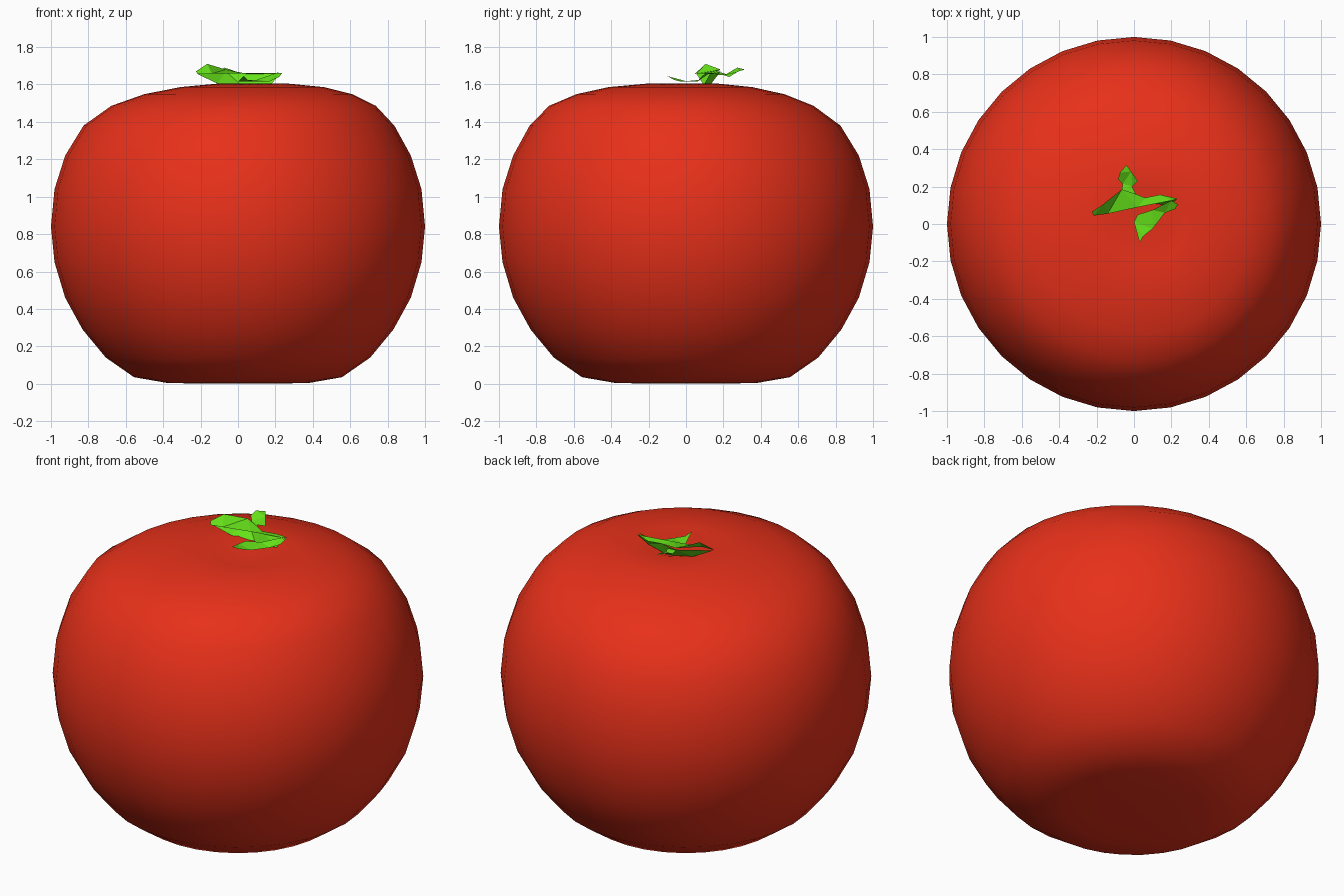
import bpy, bmesh, math


def material(name, color):
    m = bpy.data.materials.new(name)
    m.diffuse_color = color
    return m


def make_object(name, bm, mat, smooth):
    me = bpy.data.meshes.new(name)
    bm.to_mesh(me)
    bm.free()
    me.materials.append(mat)
    for p in me.polygons:
        p.use_smooth = smooth
    ob = bpy.data.objects.new(name, me)
    bpy.context.collection.objects.link(ob)
    return ob


red = material("fruit_red", (0.8, 0.03, 0.01, 1))
green = material("leaf_green", (0.13, 0.75, 0.01, 1))

# Fruit body: 32-sided rings (radius, z, x shift, y shift), crown slightly off centre
SEG = 32
rings = [
    (0.195, 0.0, 0, 0), (0.383, 0.005, 0, 0), (0.556, 0.035, 0, 0),
    (0.707, 0.14, 0, 0), (0.831, 0.29, 0, 0), (0.924, 0.46, 0, 0),
    (0.981, 0.65, 0, 0), (1.0, 0.84, 0, 0), (0.981, 1.04, 0, 0),
    (0.924, 1.22, 0, 0), (0.831, 1.38, 0.005, -0.005),
    (0.707, 1.486, 0.03, -0.025), (0.556, 1.548, 0.055, -0.03),
    (0.383, 1.586, 0.075, -0.03), (0.195, 1.604, 0.08, -0.02),
]
bm = bmesh.new()
loops = []
for r, z, cx, cy in rings:
    loops.append([bm.verts.new((cx + r * math.cos(2 * math.pi * i / SEG),
                                cy + r * math.sin(2 * math.pi * i / SEG), z))
                  for i in range(SEG)])
for lo, hi in zip(loops, loops[1:]):
    for i in range(SEG):
        j = (i + 1) % SEG
        bm.faces.new((lo[i], lo[j], hi[j], hi[i]))
bottom = bm.verts.new((0, 0, 0.0))
top = bm.verts.new((0.06, 0.03, 1.56))
for i in range(SEG):
    j = (i + 1) % SEG
    bm.faces.new((bottom, loops[0][j], loops[0][i]))
    bm.faces.new((loops[-1][i], loops[-1][j], top))
make_object("fruit_body", bm, red, True)

# Leaf crown: three folded blades, each an outline in order
blades = [
    # long cross blade
    [(-0.215, 0.045, 1.655), (-0.14, 0.055, 1.658), (0.02, 0.09, 1.66),
     (0.2, 0.125, 1.66), (0.23, 0.135, 1.665), (0.14, 0.157, 1.655),
     (0.06, 0.14, 1.655), (0.01, 0.16, 1.665), (-0.065, 0.185, 1.68),
     (-0.165, 0.105, 1.71), (-0.225, 0.065, 1.67)],
    # front blade, lower, joined at the right tip
    [(0.03, -0.1, 1.645), (0.05, -0.065, 1.625), (0.10, -0.025, 1.615),
     (0.165, 0.06, 1.615), (0.22, 0.08, 1.64), (0.235, 0.105, 1.66),
     (0.2, 0.125, 1.66), (0.1, 0.075, 1.625), (0.02, 0.05, 1.62),
     (0.0, 0.01, 1.615)],
    # back blade
    [(-0.065, 0.185, 1.665), (0.01, 0.16, 1.65), (-0.01, 0.2, 1.65),
     (0.02, 0.23, 1.64), (-0.015, 0.28, 1.67), (-0.04, 0.315, 1.68),
     (-0.075, 0.275, 1.69), (-0.085, 0.24, 1.67), (-0.06, 0.215, 1.655)],
    # underside folds running down into the crown
    [(-0.22, 0.055, 1.657), (-0.11, 0.09, 1.605), (0.03, 0.12, 1.585),
     (0.06, 0.14, 1.655), (-0.065, 0.185, 1.67)],
    [(0.03, 0.12, 1.585), (0.18, 0.1, 1.605), (0.23, 0.13, 1.66),
     (0.06, 0.14, 1.655)],
]
bm = bmesh.new()
for outline in blades:
    bm.faces.new([bm.verts.new(p) for p in outline])
bmesh.ops.triangulate(bm, faces=bm.faces[:])
for f in bm.faces:
    f.normal_update()
    if f.normal.z < 0:
        f.normal_flip()
make_object("leaf_crown", bm, green, False)
